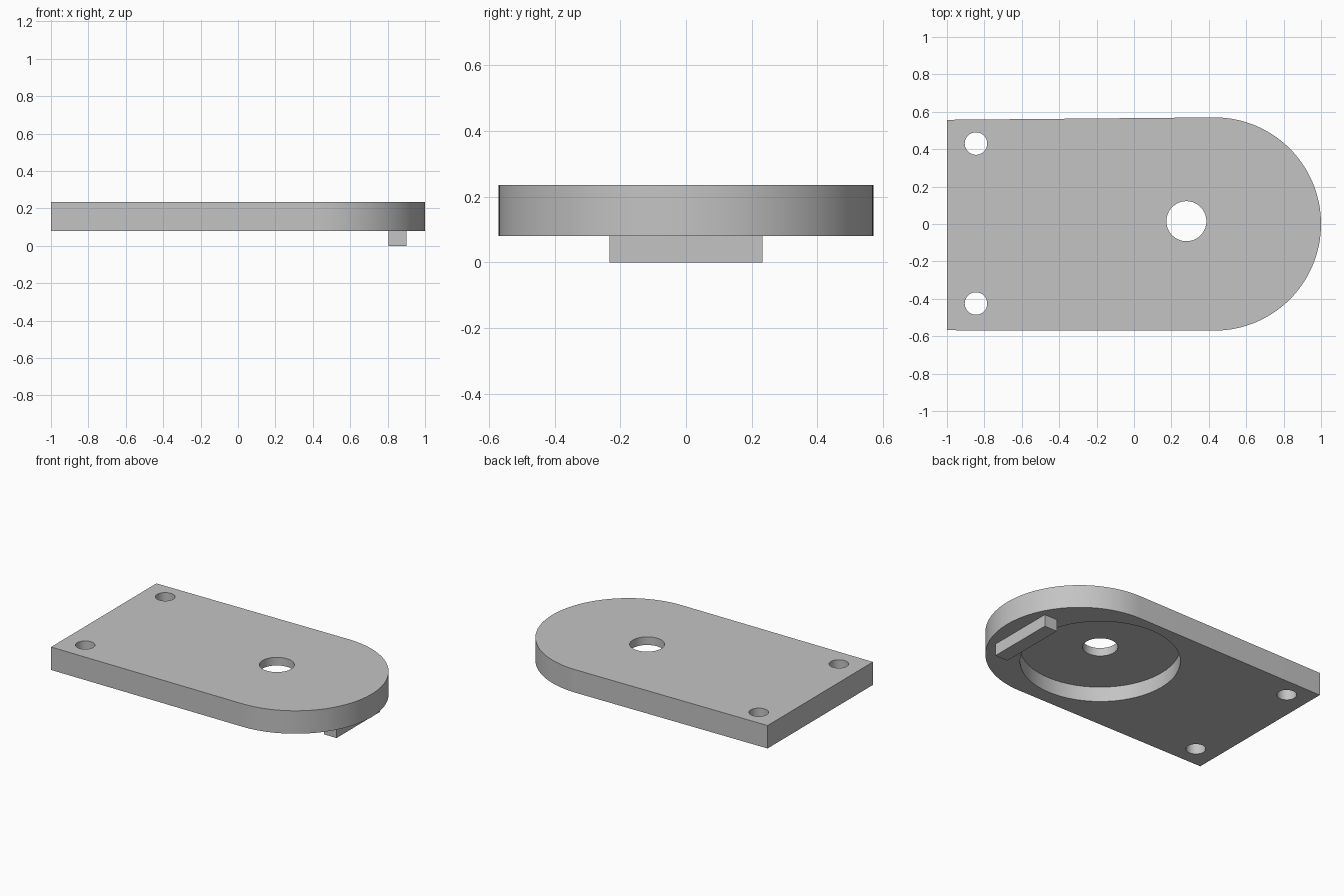
import bpy
import bmesh
import math

if "Cube" in bpy.data.objects:
    bpy.data.objects.remove(bpy.data.objects["Cube"], do_unlink=True)

BASE, TOP = 0.08, 0.235

grey = bpy.data.materials.new("light grey")
grey.use_nodes = True
grey.diffuse_color = (0.55, 0.55, 0.55, 1)
grey.node_tree.nodes["Principled BSDF"].inputs["Base Color"].default_value = grey.diffuse_color


def prism(name, outline, z0, z1):
    """Extrude a flat outline between two heights."""
    bm = bmesh.new()
    face = bm.faces.new([bm.verts.new((x, y, z0)) for x, y in outline])
    ext = bmesh.ops.extrude_face_region(bm, geom=[face])
    verts = [v for v in ext["geom"] if isinstance(v, bmesh.types.BMVert)]
    bmesh.ops.translate(bm, verts=verts, vec=(0, 0, z1 - z0))
    bmesh.ops.recalc_face_normals(bm, faces=bm.faces)
    mesh = bpy.data.meshes.new(name)
    bm.to_mesh(mesh)
    bm.free()
    mesh.materials.append(grey)
    obj = bpy.data.objects.new(name, mesh)
    bpy.context.collection.objects.link(obj)
    return obj


def arc(cx, cy, r, start, end, steps):
    angles = [start + (end - start) * i / steps for i in range(steps + 1)]
    return [(cx + r * math.cos(a), cy + r * math.sin(a)) for a in angles]


def select_only(obj):
    bpy.ops.object.select_all(action="DESELECT")
    obj.select_set(True)
    bpy.context.view_layer.objects.active = obj


def cut_round(target, cx, cy, r, z0, z1):
    """Cut a vertical round hole or pocket."""
    cutter = prism("cutter", arc(cx, cy, r, 0, math.tau, 64)[:-1], z0, z1)
    cutter.hide_render = True
    mod = target.modifiers.new("cut", "BOOLEAN")
    mod.operation = "DIFFERENCE"
    mod.solver = "EXACT"
    mod.object = cutter
    select_only(target)
    bpy.ops.object.modifier_apply(modifier=mod.name)
    bpy.data.objects.remove(cutter, do_unlink=True)


# Plate with one rounded end and a slightly tapered back edge
outline = [(-1, 0.557), (-1, -0.568)]
outline += arc(0.43, 0, 0.57, -math.pi / 2, math.pi / 2, 64)
plate = prism("base_plate", outline, BASE, TOP)

# Round pocket underneath, centre hole and two mounting holes
cut_round(plate, 0.28, 0.015, 0.485, BASE - 0.1, 0.18)
cut_round(plate, 0.28, 0.015, 0.107, 0, 0.4)
for y in (0.43, -0.425):
    cut_round(plate, -0.845, y, 0.06, 0, 0.4)

select_only(plate)
bpy.ops.object.shade_smooth_by_angle(angle=math.radians(30))

# Locating bar under the rounded end
prism("locating_bar", [(0.805, -0.233), (0.9, -0.233), (0.9, 0.233), (0.805, 0.233)], 0, BASE)
